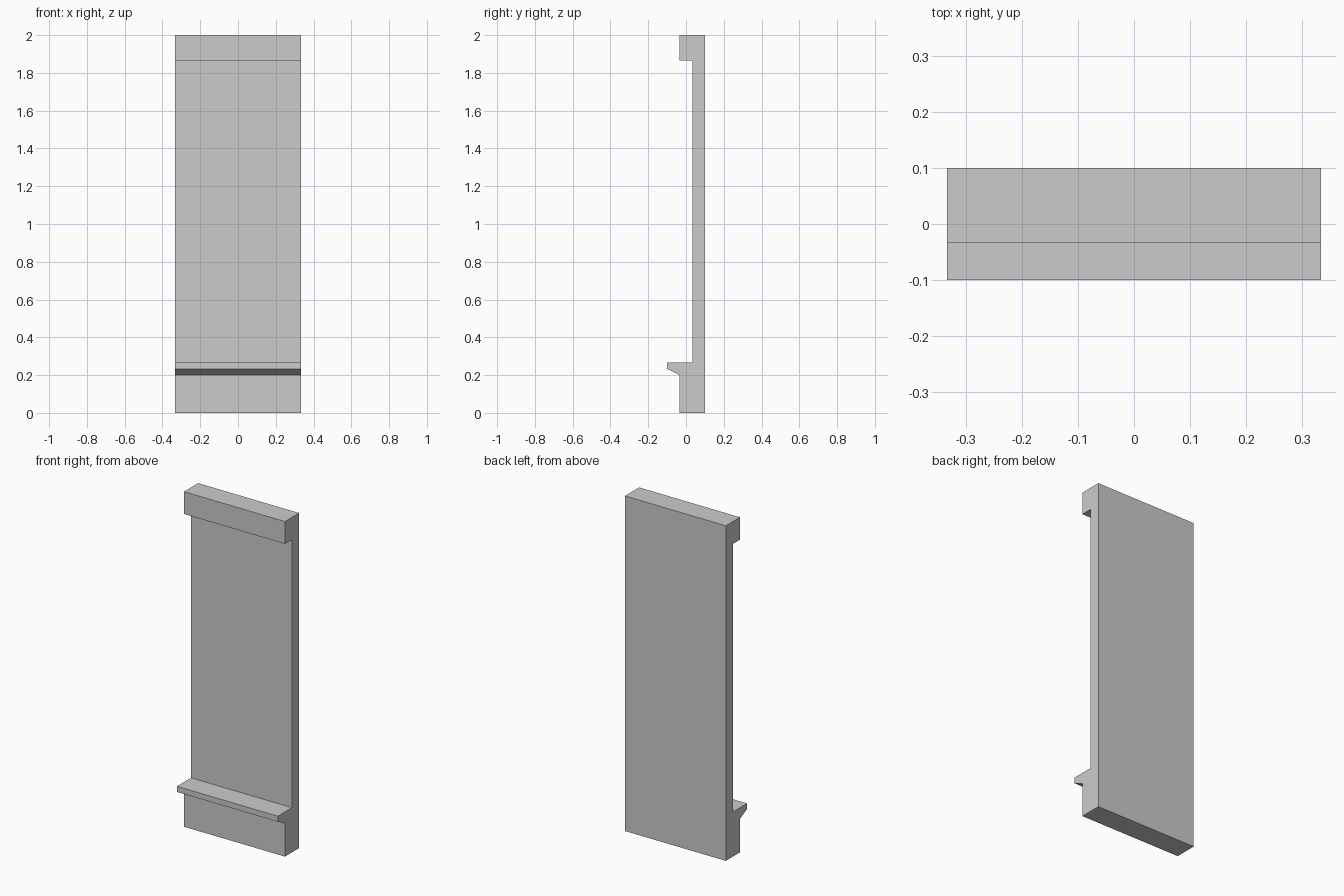
import bpy
import bmesh

if "Cube" in bpy.data.objects:
    bpy.data.objects.remove(bpy.data.objects["Cube"])

HALF_WIDTH = 1 / 3

# Side profile (y, z): base, sloped ledge, recessed face, top lip, flat back
profile = [
    (0.1, 0), (0.1, 2), (-0.0333, 2), (-0.0333, 1.8667), (0.0333, 1.8667),
    (0.0333, 0.2667), (-0.1, 0.2667), (-0.1, 0.2333), (-0.0333, 0.2), (-0.0333, 0),
]

# Extrude the profile across the panel width
bm = bmesh.new()
face = bm.faces.new([bm.verts.new((-HALF_WIDTH, y, z)) for y, z in profile])
extruded = bmesh.ops.extrude_face_region(bm, geom=[face], use_keep_orig=True)
moved = [g for g in extruded["geom"] if isinstance(g, bmesh.types.BMVert)]
bmesh.ops.translate(bm, verts=moved, vec=(2 * HALF_WIDTH, 0, 0))
bmesh.ops.recalc_face_normals(bm, faces=bm.faces[:])

mesh = bpy.data.meshes.new("wall_panel")
bm.to_mesh(mesh)
bm.free()
bpy.context.collection.objects.link(bpy.data.objects.new("wall_panel", mesh))
